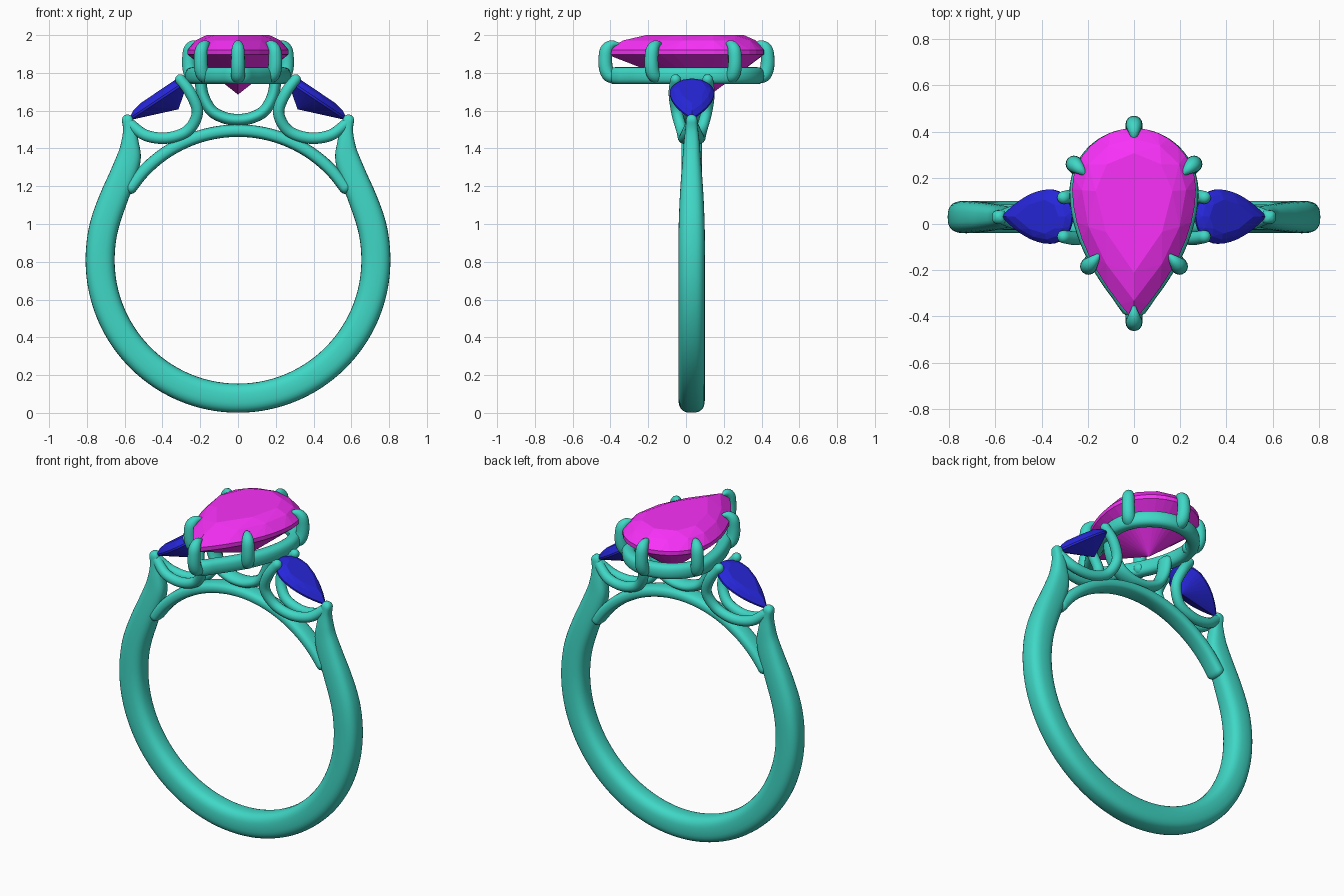
import bpy, bmesh, math
from mathutils import Vector, Matrix

if "Cube" in bpy.data.objects:
    bpy.data.objects.remove(bpy.data.objects["Cube"])

YC = 0.03  # band centre in y
CZ = 0.808  # band centre in z


def material(name, rgb):
    m = bpy.data.materials.new(name)
    m.diffuse_color = (*rgb, 1)
    m.use_nodes = True
    m.node_tree.nodes["Principled BSDF"].inputs["Base Color"].default_value = m.diffuse_color
    return m


METAL = material("teal_metal", (0.05, 0.68, 0.56))
PINK = material("magenta_stone", (0.95, 0.03, 0.95))
BLUE = material("blue_stone", (0.02, 0.02, 0.72))


def finish(name, bm, mat, smooth):
    bmesh.ops.recalc_face_normals(bm, faces=bm.faces)
    me = bpy.data.meshes.new(name)
    bm.to_mesh(me)
    bm.free()
    for p in me.polygons:
        p.use_smooth = smooth
    me.materials.append(mat)
    ob = bpy.data.objects.new(name, me)
    bpy.context.collection.objects.link(ob)
    return ob


def spline(pts, closed, sub):
    """Catmull-Rom through (x, y, z, rn, rr) points."""
    n = len(pts)
    out = []
    for i in range(n if closed else n - 1):
        q = [pts[k % n] if closed else pts[min(max(k, 0), n - 1)] for k in range(i - 1, i + 3)]
        for j in range(sub):
            t = j / sub
            out.append([0.5 * (2 * b + (c - a) * t + (2 * a - 5 * b + 4 * c - d) * t * t
                               + (3 * b - a - 3 * c + d) * t ** 3) for a, b, c, d in zip(*q)])
    if not closed:
        out.append(list(pts[-1]))
    return out


def sweep(name, pts, ref, closed=False, sub=6, sides=20, power=2.0):
    """Sweep a superellipse; rr is the half size along ref, rn across it. Open ends are domed."""
    P = spline(pts, closed, sub)
    n = len(P)
    V = [Vector(p[:3]) for p in P]
    stations = []
    for i, p in enumerate(P):
        a, b = (V[i - 1], V[(i + 1) % n]) if closed else (V[max(i - 1, 0)], V[min(i + 1, n - 1)])
        t = (b - a).normalized()
        r = Vector(ref)
        r = (r - t * r.dot(t)).normalized()
        steps = [(0, 1)]
        if not closed and i in (0, n - 1):
            dome = [(math.sin(k * math.pi / 8), math.cos(k * math.pi / 8)) for k in range(4)] + [(1, 0.03)]
            steps = [(-s, c) for s, c in reversed(dome)] if i == 0 else dome
        for s, c in steps:
            stations.append((V[i] + t * s * min(p[3:]), t.cross(r) * p[3] * c, r * p[4] * c))
    bm = bmesh.new()
    f = lambda u: math.copysign(abs(u) ** (2 / power), u)
    rings = []
    for o, nn, rr in stations:
        rings.append([bm.verts.new(o + nn * f(math.cos(k * math.tau / sides)) + rr * f(math.sin(k * math.tau / sides)))
                      for k in range(sides)])
    m = len(rings)
    for i in range(m if closed else m - 1):
        A, B = rings[i], rings[(i + 1) % m]
        for k in range(sides):
            bm.faces.new((A[k], A[(k + 1) % sides], B[(k + 1) % sides], B[k]))
    if not closed:
        bm.faces.new(rings[0])
        bm.faces.new(rings[-1])
    return finish(name, bm, METAL, True)


def pear(n, scale=1.0, cy=0.13):
    """Pear outline: round end at +y, point at -y, 4n points."""
    half = [(0.268 * math.cos(a), 0.15 + 0.265 * math.sin(a))
            for a in (math.pi / 2 * (1 - i / n) for i in range(n))]
    half += [(0.268 * (1 - (i / n) ** 1.9), 0.15 - 0.57 * i / n) for i in range(n + 1)]
    loop = half + [(-x, y) for x, y in reversed(half[1:-1])]
    return [(x * scale, cy + (y - cy) * scale) for x, y in loop]


def gem(name, mat, matrix):
    bm = bmesh.new()
    layers = [(8, 1.0, -0.012), (8, 1.0, 0.012), (3, 0.84, 0.062), (2, 0.62, 0.09), (2, 0.5, -0.118)]
    for n, s, z in layers:
        for x, y in pear(n, s):
            bm.verts.new((x, y, z))
    bm.verts.new((0, 0.13, -0.225))
    hull = bmesh.ops.convex_hull(bm, input=bm.verts)
    bmesh.ops.delete(bm, geom=[v for v in bm.verts if not v.link_faces], context='VERTS')
    bmesh.ops.dissolve_limit(bm, angle_limit=0.02, verts=bm.verts, edges=bm.edges)
    bmesh.ops.transform(bm, matrix=matrix, verts=bm.verts)
    return finish(name, bm, mat, False)


# shank: prong tip, shoulder, round the bottom, and back up the other side
shoulder = [(0.585, 1.55, .03, .03), (0.575, 1.5, .034, .034), (0.572, 1.43, .047, .042),
            (0.578, 1.35, .064, .048), (0.612, 1.25, .071, .056), (0.657, 1.14, .075, .063),
            (0.70, 1.02, .077, .068), (0.722, 0.92, .077, .07)]
right = [(x, YC, z, a, b) for x, z, a, b in shoulder]
bottom = [(0.73 * math.cos(a), YC, CZ - 0.73 * math.sin(a), .077, .07)
          for a in (math.pi * i / 20 for i in range(21))]
left = [(-p[0], *p[1:]) for p in reversed(right)]
sweep("shank", right + bottom + left, (0, 1, 0), sides=28, power=2.7)

# thin arch closing the finger hole
arch = [(0.686 * math.sin(a), YC, CZ + 0.686 * math.cos(a), .033, .055)
        for a in (math.radians(-56 + 8 * i) for i in range(15))]
sweep("finger_arch", arch, (0, 1, 0), power=2.7)

# cradle under the centre setting
arm = [(0.2, 1.77), (0.185, 1.68), (0.14, 1.6), (0.07, 1.562)]
path = arm + [(0, 1.552)] + [(-x, z) for x, z in reversed(arm)]
sweep("centre_cradle", [(x, YC, z, .031, .05) for x, z in path], (0, 1, 0))

# pear-shaped gallery rail
sweep("gallery_rail", [(x, y, 1.785, .038, .045) for x, y in pear(7, 0.9, 0.03)],
      (0, 0, 1), closed=True, sub=3, power=2.5)

# six claws round the centre stone
claws = [(0, 0.41), (0, -0.405), (0.243, 0.245), (-0.243, 0.245), (0.182, -0.167), (-0.182, -0.167)]
for i, (gx, gy) in enumerate(claws):
    d = Vector((gx, gy - 0.03)).normalized()
    prof = [(-0.04, 1.78, .036), (0.0, 1.787, .037), (0.019, 1.825, .037), (0.022, 1.88, .036),
            (0.014, 1.925, .034), (-0.012, 1.95, .024), (-0.042, 1.953, .010)]
    sweep(f"centre_claw_{i + 1}", [(gx + d.x * o, gy + d.y * o, z, r, r) for o, z, r in prof],
          (-d.y, d.x, 0), sub=4, sides=16)

# centre stone
gem("centre_stone", PINK, Matrix.Translation((0, 0, 1.91)))

# side stones with their paired basket wires
wire = [(0.305, .085, 1.765, .028), (0.25, .092, 1.69, .03), (0.215, .078, 1.59, .03),
        (0.265, .052, 1.495, .03), (0.375, .042, 1.455, .03), (0.49, .03, 1.47, .03), (0.57, .004, 1.53, .028)]
c, s = 0.832, 0.555
for side, sx in (("right", 1), ("left", -1)):
    tilt = Matrix(((0, -c * sx, s * sx, 0.418 * sx), (1, 0, 0, YC + 0.002), (0, s, c, 1.658), (0, 0, 0, 1)))
    gem(f"{side}_side_stone", BLUE, tilt @ Matrix.Scale(0.44, 4))
    for label, sy in (("front", -1), ("back", 1)):
        sweep(f"{side}_{label}_basket_wire",
              [(x * sx, YC + y * sy, z, r, r) for x, y, z, r in wire], (0, 1, 0), sides=16)
